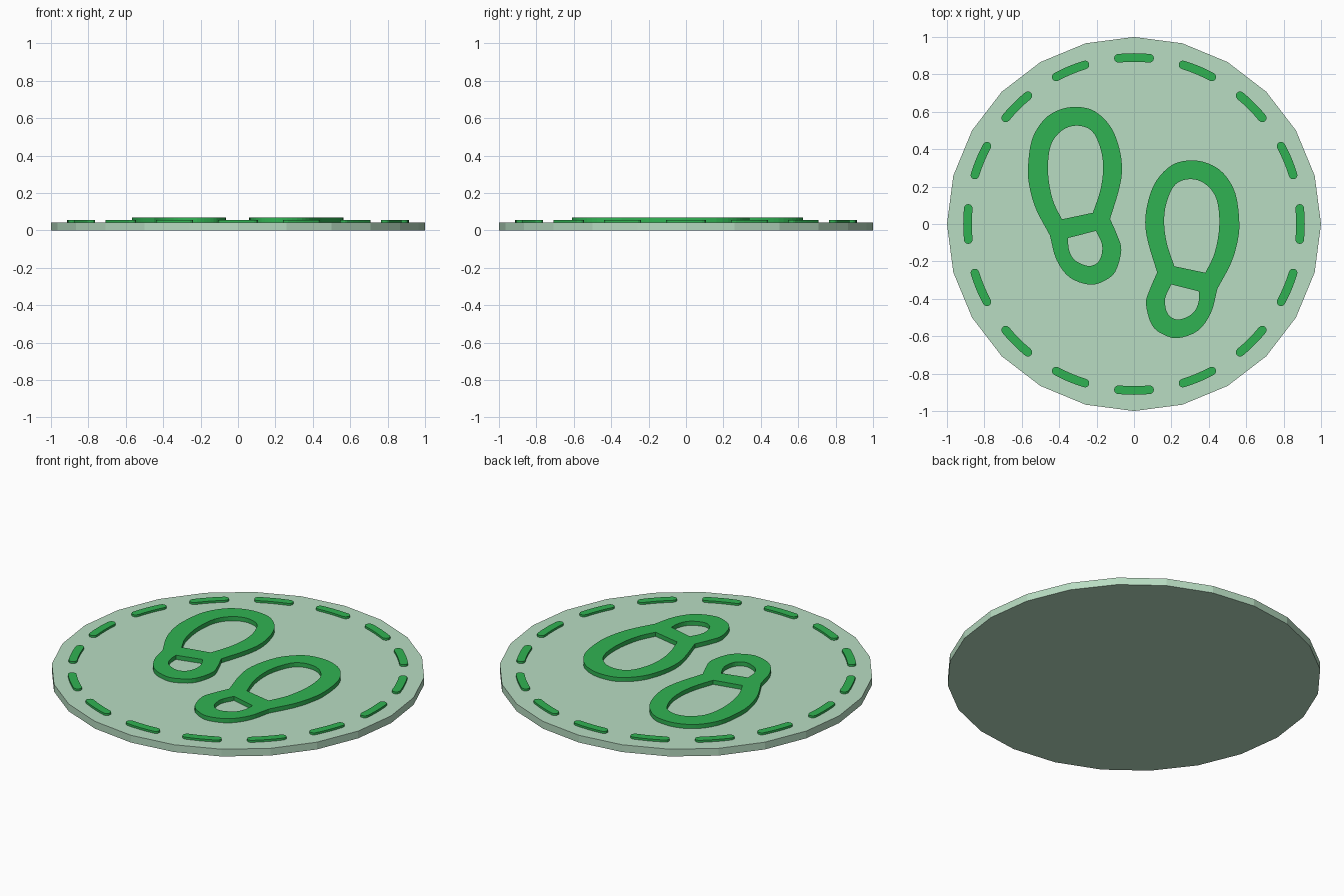
import bpy, bmesh, math
from mathutils import Vector

if "Cube" in bpy.data.objects:
    bpy.data.objects.remove(bpy.data.objects["Cube"])

DISC_TOP = 0.043
SINK = 0.04


def material(name, rgb):
    m = bpy.data.materials.new(name)
    m.diffuse_color = (*rgb, 1)
    m.use_nodes = True
    m.node_tree.nodes["Principled BSDF"].inputs["Base Color"].default_value = m.diffuse_color
    return m


PALE = material("pale_green", (0.48, 0.72, 0.54))
GREEN = material("green", (0.03, 0.45, 0.085))


def smooth_arc(pts, steps=4):
    """Catmull-Rom through an open run of points, keeping both ends as corners."""
    p = [Vector(q) for q in pts]
    p = [2 * p[0] - p[1]] + p + [2 * p[-1] - p[-2]]
    out = []
    for a, b, c, d in zip(p, p[1:], p[2:], p[3:]):
        for i in range(steps):
            t = i / steps
            out.append(0.5 * (2 * b + (c - a) * t + (2 * a - 5 * b + 4 * c - d) * t * t
                              + (3 * b - a - 3 * c + d) * t ** 3))
    return out + [p[-2]]


def plate(name, loops, z0, z1, mat):
    """Extruded flat shape; inner loops become holes."""
    cu = bpy.data.curves.new(name + "_profile", 'CURVE')
    cu.dimensions = '2D'
    cu.fill_mode = 'BOTH'
    cu.extrude = (z1 - z0) / 2
    for loop in loops:
        s = cu.splines.new('POLY')
        s.points.add(len(loop) - 1)
        for pt, co in zip(s.points, loop):
            pt.co = (co[0], co[1], 0, 1)
        s.use_cyclic_u = True
    tmp = bpy.data.objects.new(name + "_helper", cu)
    bpy.context.collection.objects.link(tmp)
    bpy.context.view_layer.update()
    dg = bpy.context.evaluated_depsgraph_get()
    me = bpy.data.meshes.new_from_object(tmp.evaluated_get(dg))
    bpy.data.objects.remove(tmp)
    bm = bmesh.new()
    bm.from_mesh(me)
    bmesh.ops.remove_doubles(bm, verts=bm.verts, dist=1e-5)
    bmesh.ops.translate(bm, verts=bm.verts, vec=(0, 0, (z0 + z1) / 2))
    bmesh.ops.recalc_face_normals(bm, faces=bm.faces)
    for f in bm.faces:
        f.smooth = False
    bm.to_mesh(me)
    bm.free()
    me.materials.clear()
    me.materials.append(mat)
    ob = bpy.data.objects.new(name, me)
    bpy.context.collection.objects.link(ob)
    return ob


# Round base
bpy.ops.mesh.primitive_cylinder_add(vertices=24, radius=1, depth=DISC_TOP,
                                    location=(0, 0, DISC_TOP / 2))
base = bpy.context.object
base.name = "base_disc"
base.data.materials.append(PALE)

# Ring of stitches with rounded ends
R, HALF_W, HALF_A = 0.89, 0.023, math.radians(5.4)


def polar(r, a):
    return Vector((r * math.cos(a), r * math.sin(a)))


for k in range(16):
    mid = k * math.tau / 16
    a0, a1 = mid - HALF_A, mid + HALF_A
    loop = [polar(R + HALF_W, a0 + (a1 - a0) * i / 4) for i in range(5)]
    loop += [polar(R, a1) + polar(HALF_W, a1 + math.pi * i / 6) for i in range(1, 6)]
    loop += [polar(R - HALF_W, a1 - (a1 - a0) * i / 4) for i in range(5)]
    loop += [polar(R, a0) + polar(HALF_W, a0 + math.pi + math.pi * i / 6) for i in range(1, 6)]
    plate(f"stitch_{k + 1:02d}", [loop], SINK, 0.055, GREEN)

# Shoe print: sole and heel outline with two openings
WAIST_L, WAIST_R = (-0.45, -0.06), (-0.128, 0.027)
sole = [WAIST_L, (-0.522, 0.075), (-0.557, 0.19), (-0.567, 0.295), (-0.546, 0.45), (-0.482, 0.557),
        (-0.4, 0.61), (-0.307, 0.626), (-0.21, 0.603), (-0.125, 0.52), (-0.08, 0.41),
        (-0.064, 0.295), (-0.08, 0.185), WAIST_R]
heel = [WAIST_R, (-0.09, -0.06), (-0.068, -0.14), (-0.1, -0.255), (-0.165, -0.307), (-0.24, -0.324),
        (-0.345, -0.285), (-0.415, -0.19), WAIST_L]
sole_hole = [(-0.386, 0.025), (-0.436, 0.134), (-0.46, 0.28), (-0.445, 0.42), (-0.385, 0.5),
             (-0.305, 0.526), (-0.225, 0.497), (-0.178, 0.4), (-0.165, 0.295), (-0.18, 0.18),
             (-0.22, 0.06)]
heel_hole = [(-0.204, -0.037), (-0.17, -0.115), (-0.185, -0.195), (-0.24, -0.225),
             (-0.314, -0.195), (-0.347, -0.14), (-0.353, -0.075)]
loops = [smooth_arc(sole)[:-1] + smooth_arc(heel)[:-1],
         smooth_arc(sole_hole), smooth_arc(heel_hole)]
plate("left_shoe_print", loops, SINK, 0.068, GREEN)

# Mirrored print, one step behind
mirrored = [[(-p[0] - 0.004, p[1] - 0.286) for p in lp] for lp in loops]
plate("right_shoe_print", mirrored, SINK, 0.068, GREEN)
